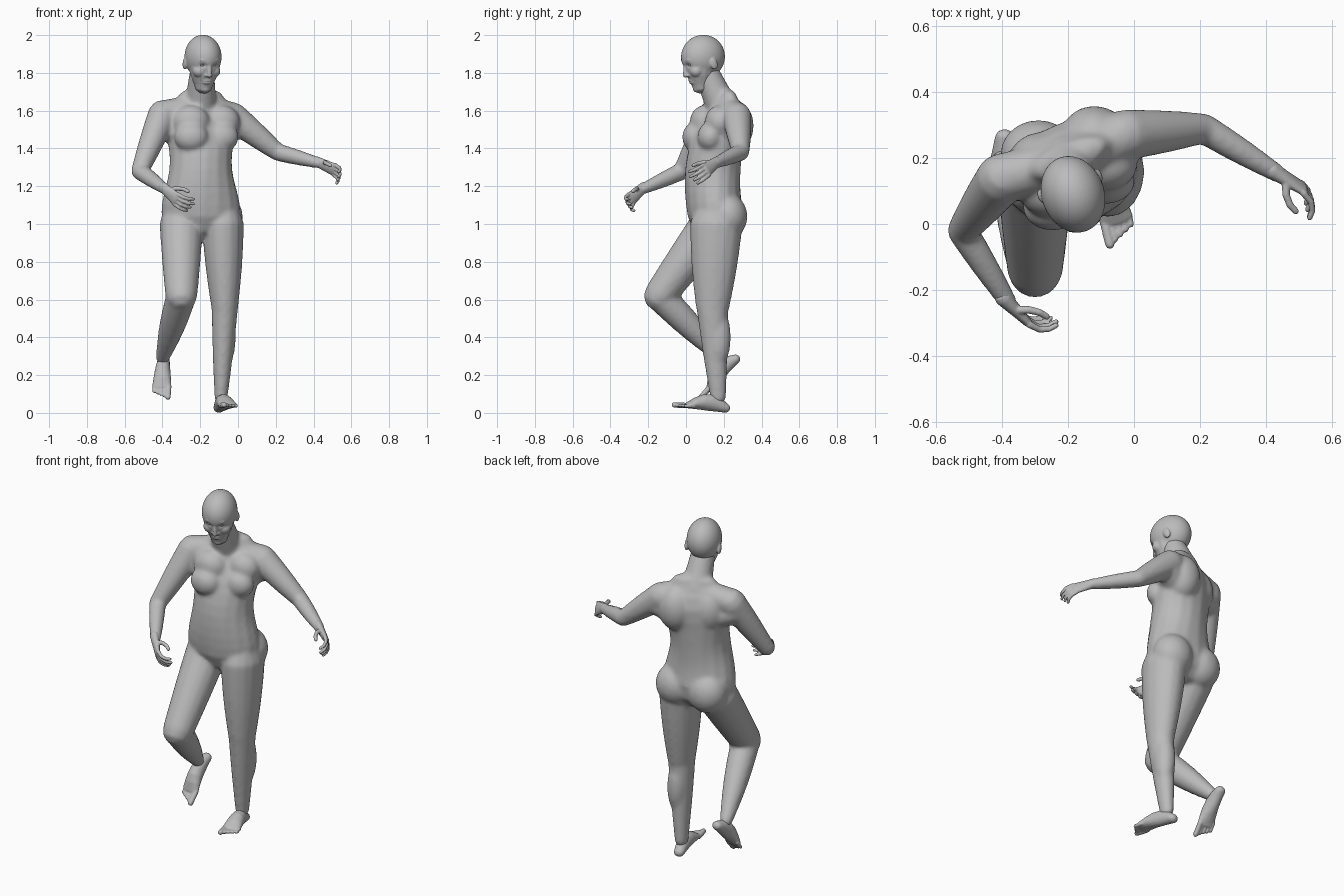
import bpy, bmesh
from math import sin, cos, exp, pi, tau, radians, sqrt
from mathutils import Vector, Matrix

default_cube = bpy.data.objects.get("Cube")
if default_cube:
    bpy.data.objects.remove(default_cube)

grey = bpy.data.materials.new("plain grey")
grey.use_nodes = True
colour = (.5, .5, .5, 1)
grey.diffuse_color = colour
grey.node_tree.nodes["Principled BSDF"].inputs["Base Color"].default_value = colour

across = Vector((1, 0, 0))
upward = Vector((0, 0, 1))


def tube(bm, stations, sides=16):
    """Closed loft with round ends; station = centre, sideways vector, half width, half depth."""
    last = len(stations) - 1
    rings = []
    for i, (centre, sideways, width, depth) in enumerate(stations):
        along = (stations[min(i + 1, last)][0] - stations[max(i - 1, 0)][0]).normalized()
        side = (sideways - along * sideways.dot(along)).normalized()
        other = along.cross(side)
        cap = min(width, depth)
        angles = {0: (-1.2, -.6, 0), last: (0, .6, 1.2)}.get(i, (0,))
        for angle in angles:
            middle = centre + along * cap * sin(angle)
            ring = []
            for j in range(sides):
                turn = tau * j / sides
                offset = side * width * cos(turn) + other * depth * sin(turn)
                ring.append(bm.verts.new(middle + offset * cos(angle)))
            rings.append(ring)
    for lower, upper in zip(rings, rings[1:]):
        for j in range(sides):
            bm.faces.new((lower[j - 1], lower[j], upper[j], upper[j - 1]))
    bm.faces.new(rings[0])
    bm.faces.new(rings[-1])


def bone(bm, start, end, first_radius, last_radius, bulge=0, ratio=1):
    """Tapered straight limb segment with an optional muscle bulge."""
    stations = []
    for step in range(7):
        t = step / 6
        radius = first_radius + (last_radius - first_radius) * t + bulge * sin(pi * t)
        stations.append((start.lerp(end, t), across, radius, radius * ratio))
    tube(bm, stations)


def blob(bm, centre, radii):
    shape = Matrix.Translation(centre) @ Matrix.Diagonal((*radii, 1))
    bmesh.ops.create_icosphere(bm, subdivisions=4, radius=1, matrix=shape)


def pair(bm, centre, spread, radii):
    for sign in (-1, 1):
        blob(bm, Vector(centre) + Vector(spread) * sign, radii)


def finish(bm, name, voxel, smoothing, dents=()):
    """Fuse the pieces into one skin, then press in soft dents (centre, size, depth)."""
    bmesh.ops.recalc_face_normals(bm, faces=bm.faces)
    mesh = bpy.data.meshes.new(name)
    bm.to_mesh(mesh)
    bm.free()
    obj = bpy.data.objects.new(name, mesh)
    bpy.context.scene.collection.objects.link(obj)
    fuse = obj.modifiers.new("fuse", 'REMESH')
    fuse.mode = 'VOXEL'
    fuse.voxel_size = voxel
    soften = obj.modifiers.new("soften", 'SMOOTH')
    soften.iterations = smoothing
    graph = bpy.context.evaluated_depsgraph_get()
    skin = bpy.data.meshes.new_from_object(obj.evaluated_get(graph))
    obj.modifiers.clear()
    obj.data = skin
    for vertex in skin.vertices:
        for centre, size, depth in dents:
            distance = sum(((p - c) / s) ** 2 for p, c, s in zip(vertex.co, centre, size))
            vertex.co.y += depth * exp(-distance)
    skin.materials.clear()
    skin.materials.append(grey)
    skin.shade_smooth()
    return obj


# Joints of the pose
right_shoulder = Vector((-.4, .14, 1.58))
right_elbow = Vector((-.52, -.02, 1.28))
right_wrist = Vector((-.38, -.24, 1.18))
left_shoulder = Vector((-.03, .27, 1.57))
left_elbow = Vector((.21, .29, 1.38))
left_wrist = Vector((.44, .15, 1.32))
right_hip = Vector((-.3, .14, 1))
right_knee = Vector((-.3, -.14, .62))
right_ankle = Vector((-.4, .19, .29))
left_hip = Vector((-.08, .16, 1))
left_knee = Vector((-.07, .14, .55))
left_ankle = Vector((-.09, .17, .08))
neck_base = Vector((-.2, .19, 1.62))
chest = Vector((-.2, .17, 1.45))

# Torso: waist from a cosine, shoulders rounded off, chest twisted to its left
body = bmesh.new()
stations = []
for step in range(12):
    z = 1.06 + .055 * step
    rounding = sqrt(1 - (max(z - 1.25, 0) / .45) ** 2)
    width = (.19 + .022 * cos(tau * (z - 1.06) / .52)) * rounding ** .4
    centre = Vector((-.197, min(.14 + .6 * (z - 1.22) ** 2, .2), z))
    twist = .05 + .5 * (z - 1)
    stations.append((centre, Vector((cos(twist), sin(twist), 0)), width, .148 * rounding))
tube(body, stations)
# Breasts, upper chest, shoulder blades and buttocks
chest_spread = (.08, .04, 0)
pair(body, (-.167, .09, 1.46), chest_spread, (.09, .07, .08))
pair(body, (-.17, .14, 1.54), chest_spread, (.1, .08, .09))
pair(body, (-.2, .228, 1.52), chest_spread, (.1, .09, .13))
pair(body, (-.19, .215, 1.04), (.1, .005, 0), (.115, .105, .12))
bone(body, neck_base, Vector((-.19, .11, 1.8)), .085, .067)

# Shoulder girdle, chest sides and arms
for shoulder, elbow, wrist in ((right_shoulder, right_elbow, right_wrist),
                               (left_shoulder, left_elbow, left_wrist)):
    bone(body, shoulder, neck_base, .075, .07)
    bone(body, shoulder - upward * .06, chest, .07, .1)
    bone(body, shoulder, elbow, .078, .047, .003)
    bone(body, elbow, wrist, .047, .028, .003)
# Legs and the standing calf
bone(body, left_hip, left_knee, .112, .07, .006, 1.25)
bone(body, left_knee, left_ankle, .07, .035, .002, 1.2)
blob(body, (-.07, .172, .4), (.058, .065, .16))
bone(body, right_hip, right_knee, .116, .085, .002)
bone(body, right_knee, right_ankle, .08, .036, .01)
finish(body, "body", .01, 12)


def hand(name, wrist, forward, palm):
    bm = bmesh.new()
    forward = Vector(forward).normalized()
    palm = Vector(palm)
    palm = (palm - forward * palm.dot(forward)).normalized()
    thumbward = forward.cross(palm)
    if thumbward.z < 0:
        thumbward.negate()
    tube(bm, [(wrist + forward * .03 * (k - 1), thumbward, .027 + .003 * k, .026 - .003 * k)
              for k in range(5)])

    def digit(tip, directions, length, radius):
        stations = [(tip, thumbward, radius, radius)]
        for direction in directions:
            tip = tip + direction.normalized() * length
            length *= .8
            radius *= .92
            stations.append((tip, thumbward, radius, radius))
        tube(bm, stations, 10)

    # Four curled fingers, fanned slightly, and the thumb
    for finger in range(4):
        offset = thumbward * (.03 - .02 * finger)
        curl = [forward * cos(a) + palm * sin(a) + offset * 3 for a in (.3, .8, 1.3)]
        digit(wrist + forward * .088 + offset, curl, .042 - .004 * abs(finger - 1), .011)
    bend = [(thumbward * .6 + palm).lerp(forward, t) for t in (.4, .6, .8)]
    digit(wrist + (forward + thumbward * .8) * .023, bend, .042, .013)
    finish(bm, name, .004, 2)


hand("right_hand", right_wrist, (.65, -.65, -.6), (.6, .7, .1))
hand("left_hand", left_wrist, (.85, -.5, -.4), (-.4, -.8, -.4))


def foot(name, heel, forward, inner):
    bm = bmesh.new()
    heel = Vector(heel)
    forward = Vector(forward).normalized()
    top = (upward - forward * forward.z).normalized()
    side = forward.cross(top)
    if side.x * inner < 0:
        side.negate()
    # Sole and instep
    stations = []
    for step in range(6):
        t = step / 5
        height = .018 + .027 * sin(pi * (.1 + .9 * t))
        stations.append((heel + forward * t * .2 + top * height, side, .03 + .022 * t, height))
    tube(bm, stations)
    # Toes, biggest on the inner side
    for toe in range(5):
        radius = .01 if toe else .015
        root = heel + forward * (.2 - .005 * toe) + side * (.036 - .019 * toe) + top * .016
        tip = root + forward * (.068 - .006 * toe) - top * .005
        tube(bm, [(root, side, radius, radius), (tip, side, radius, radius)], 10)
    finish(bm, name, .0045, 3)


foot("left_foot", (-.1, .205, 0), (.24, -1, .12), -1)
foot("right_foot", (-.39, .28, .265), (-.06, -.7, -.7), 1)

# Head, modelled upright, then turned and tipped forward
place = (Matrix.Translation((-.185, .09, 1.885)) @ Matrix.Rotation(radians(20), 4, 'Z')
         @ Matrix.Rotation(radians(18), 4, 'X'))
head = bmesh.new()
blob(head, (0, 0, 0), (.095, .119, .116))
stations = []
for step in range(4):
    width = .087 - .004 * step ** 2
    centre = Vector((0, -.02 - .011 * step, -.045 * step))
    stations.append((centre, across, width, width * 1.05))
tube(head, stations)
# Nose, brow, lips, chin, cheeks, nostrils and ears
bone(head, Vector((0, -.106, 0)), Vector((0, -.124, -.063)), .01, .013)
blob(head, (0, -.096, .014), (.055, .02, .014))
blob(head, (0, -.1, -.104), (.027, .016, .016))
blob(head, (0, -.085, -.15), (.026, .02, .02))
pair(head, (0, -.072, -.055), (.04, 0, 0), (.036, .036, .035))
pair(head, (0, -.115, -.066), (.013, 0, 0), (.008, .01, .007))
pair(head, (0, .015, -.042), (.091, 0, 0), (.012, .021, .033))
# Eye sockets and mouth line
dents = [((sign * .034, -.11, -.014), (.018, .04, .011), .01) for sign in (-1, 1)]
dents.append(((0, -.11, -.104), (.026, .04, .004), .005))
finish(head, "head", .0045, 5, dents).matrix_world = place

# Eyeballs set in the sockets
eyes = bmesh.new()
pair(eyes, (0, -.093, -.014), (.034, 0, 0), (.014, .012, .008))
finish(eyes, "eyes", .003, 1).matrix_world = place
